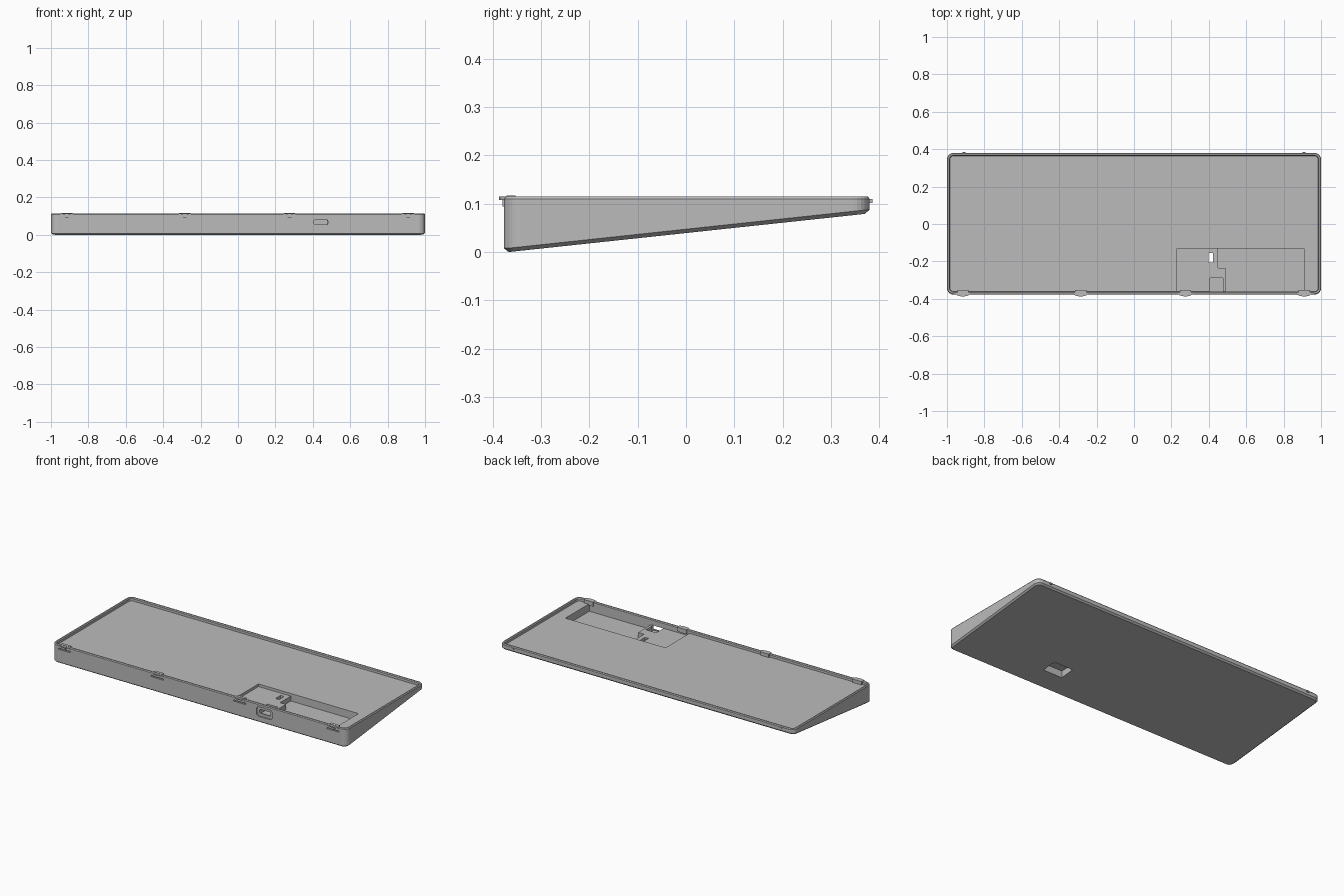
import bpy
import bmesh
import math

if "Cube" in bpy.data.objects:
    bpy.data.objects.remove(bpy.data.objects["Cube"], do_unlink=True)

# One grey plastic
GREY = (0.5, 0.5, 0.5, 1)
plastic = bpy.data.materials.new("grey_plastic")
plastic.use_nodes = True
plastic.diffuse_color = GREY
plastic.node_tree.nodes["Principled BSDF"].inputs["Base Color"].default_value = GREY

FRONT, BACK, RIM, FLOOR = -0.377, 0.38, 0.115, 0.096


def underside(y):
    return max(0, 0.107 * (y - FRONT - 0.01))


def add_object(name, bm):
    bmesh.ops.recalc_face_normals(bm, faces=bm.faces)
    mesh = bpy.data.meshes.new(name)
    bm.to_mesh(mesh)
    bm.free()
    obj = bpy.data.objects.new(name, mesh)
    bpy.context.scene.collection.objects.link(obj)
    mesh.materials.append(plastic)
    return obj


def rounded_rect(x0, x1, y0, y1, r, steps=6):
    pts = []
    corners = ((x1 - r, y1 - r), (x0 + r, y1 - r), (x0 + r, y0 + r), (x1 - r, y0 + r))
    for i, (cx, cy) in enumerate(corners):
        for k in range(steps + 1):
            a = math.pi / 2 * (i + k / steps)
            pts.append((cx + r * math.cos(a), cy + r * math.sin(a)))
    return pts


def loft(name, rings):
    bm = bmesh.new()
    loops = [[bm.verts.new(p) for p in ring] for ring in rings]
    for a, b in zip(loops, loops[1:]):
        for i in range(len(a)):
            j = (i + 1) % len(a)
            bm.faces.new((a[i], a[j], b[j], b[i]))
    bm.faces.new(loops[0])
    bm.faces.new(loops[-1])
    return add_object(name, bm)


def box(name, x, y, z):
    corners = [(x[0], y[0]), (x[1], y[0]), (x[1], y[1]), (x[0], y[1])]
    return loft(name, [[(*c, h) for c in corners] for h in z])


def cut(target, cutter):
    mod = target.modifiers.new("cut", "BOOLEAN")
    mod.operation = "DIFFERENCE"
    mod.solver = "EXACT"
    mod.object = cutter
    bpy.context.view_layer.objects.active = target
    bpy.ops.object.modifier_apply(modifier=mod.name)
    bpy.data.objects.remove(cutter, do_unlink=True)


# Wedge tray: underside, outer wall, rim, inner wall and floor in one loft
def tray_ring(inset, height):
    pts = rounded_rect(-1 + inset, 1 - inset, FRONT + inset, BACK - inset, 0.035 - inset)
    return [(x, y, height(y)) for x, y in pts]


case = loft("case_tray", [
    tray_ring(0.010, underside),
    tray_ring(0, lambda y: underside(y) + 0.008),
    tray_ring(0, lambda y: RIM - 0.005),
    tray_ring(0.004, lambda y: RIM),
    tray_ring(0.012, lambda y: RIM),
    tray_ring(0.016, lambda y: RIM - 0.005),
    tray_ring(0.016, lambda y: FLOOR),
])

# Electronics pocket: deep bay, stepped shelf and connector bay
INNER = FRONT + 0.016
cut(case, box("bay", (0.49, 0.91), (INNER, -0.13), (0.05, 0.105)))
cut(case, box("bay_notch", (0.45, 0.50), (-0.235, -0.13), (0.05, 0.105)))
cut(case, box("shelf", (0.23, 0.50), (INNER, -0.13), (0.08, 0.105)))
cut(case, box("connector_bay", (0.405, 0.475), (INNER, -0.29), (0.05, 0.105)))

# Button slot with a recess underneath
cut(case, box("button_recess", (0.31, 0.44), (-0.24, -0.15), (-0.05, 0.055)))
cut(case, box("button_slot", (0.398, 0.422), (-0.205, -0.155), (0.04, 0.12)))


# Front port: shallow surround and a slot through the wall
def port(name, half_w, half_h, r, depth):
    pts = rounded_rect(0.443 - half_w, 0.443 + half_w, 0.067 - half_h, 0.067 + half_h, r)
    return loft(name, [[(x, y, z) for x, z in pts] for y in (FRONT - 0.02, FRONT + depth)])


cut(case, port("port_surround", 0.054, 0.029, 0.018, 0.008))
cut(case, port("port_slot", 0.037, 0.012, 0.006, 0.03))

# Front clips: slot in the wall, curved outer lip, stem and inner boss
for n, cx in enumerate((-0.915, -0.285, 0.275, 0.91), 1):
    cut(case, box("clip_slot", (cx - 0.042, cx + 0.042), (FRONT - 0.02, FRONT + 0.008), (0.086, 0.094)))
    lip = [(cx + 0.038 * math.cos(a), FRONT + 0.004 - 0.014 * math.sin(a))
           for a in (math.pi * k / 12 for k in range(13))]
    loft(f"clip_lip_{n}", [[(x, y, z) for x, y in lip] for z in (0.108, 0.115)])
    box(f"clip_stem_{n}", (cx - 0.01, cx + 0.01), (FRONT - 0.003, FRONT + 0.006), (0.094, 0.110))
    box(f"clip_boss_{n}", (cx - 0.03, cx + 0.03), (FRONT + 0.006, FRONT + 0.024), (0.09, 0.117))

# Small catches on the back wall
for side, cx in (("right", -0.91), ("left", 0.91)):
    box(f"back_catch_{side}", (cx - 0.008, cx + 0.008), (BACK - 0.004, BACK + 0.006), (0.101, 0.110))
